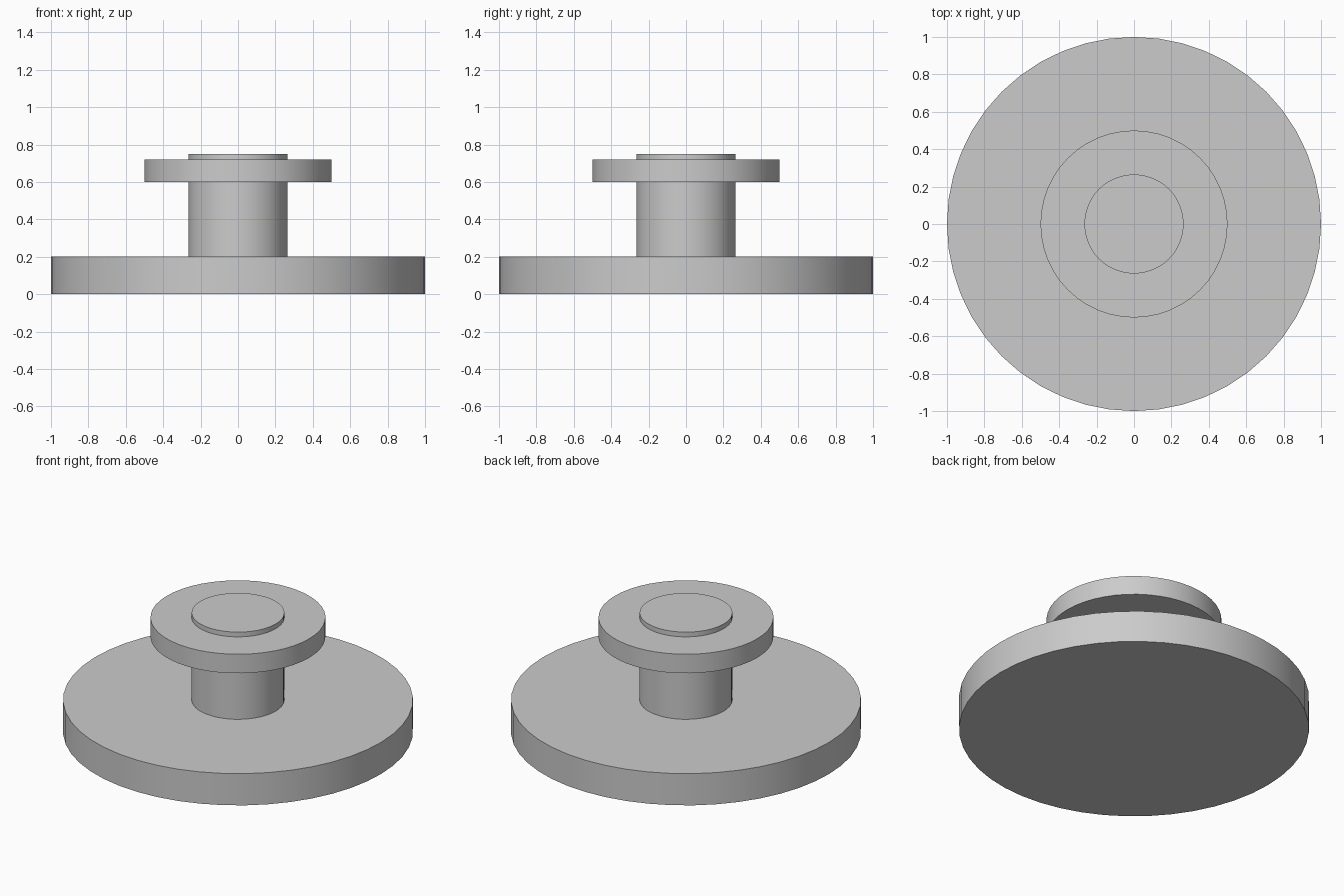
import bpy
import math

cube = bpy.data.objects.get("Cube")
if cube:
    bpy.data.objects.remove(cube, do_unlink=True)

# Single plain grey finish
grey = bpy.data.materials.new("plain_grey")
grey.use_nodes = True
colour = (0.6, 0.6, 0.6, 1.0)
grey.diffuse_color = colour
grey.node_tree.nodes["Principled BSDF"].inputs["Base Color"].default_value = colour


def disc(name, radius, bottom, top, sides):
    """Upright cylinder between two heights, with a smooth wall and sharp rims."""
    bpy.ops.mesh.primitive_cylinder_add(
        vertices=sides, radius=radius, depth=top - bottom,
        location=(0, 0, (bottom + top) / 2))
    part = bpy.context.object
    part.name = name
    part.data.materials.append(grey)
    bpy.ops.object.shade_smooth_by_angle(angle=math.radians(30))
    return part


# Wide foot, central post passing through the collar, and the collar itself
disc("base_disc", 1.0, 0.0, 0.2, 48)
disc("centre_post", 0.265, 0.2, 0.75, 48)
disc("collar_disc", 0.5, 0.6, 0.72, 48)
